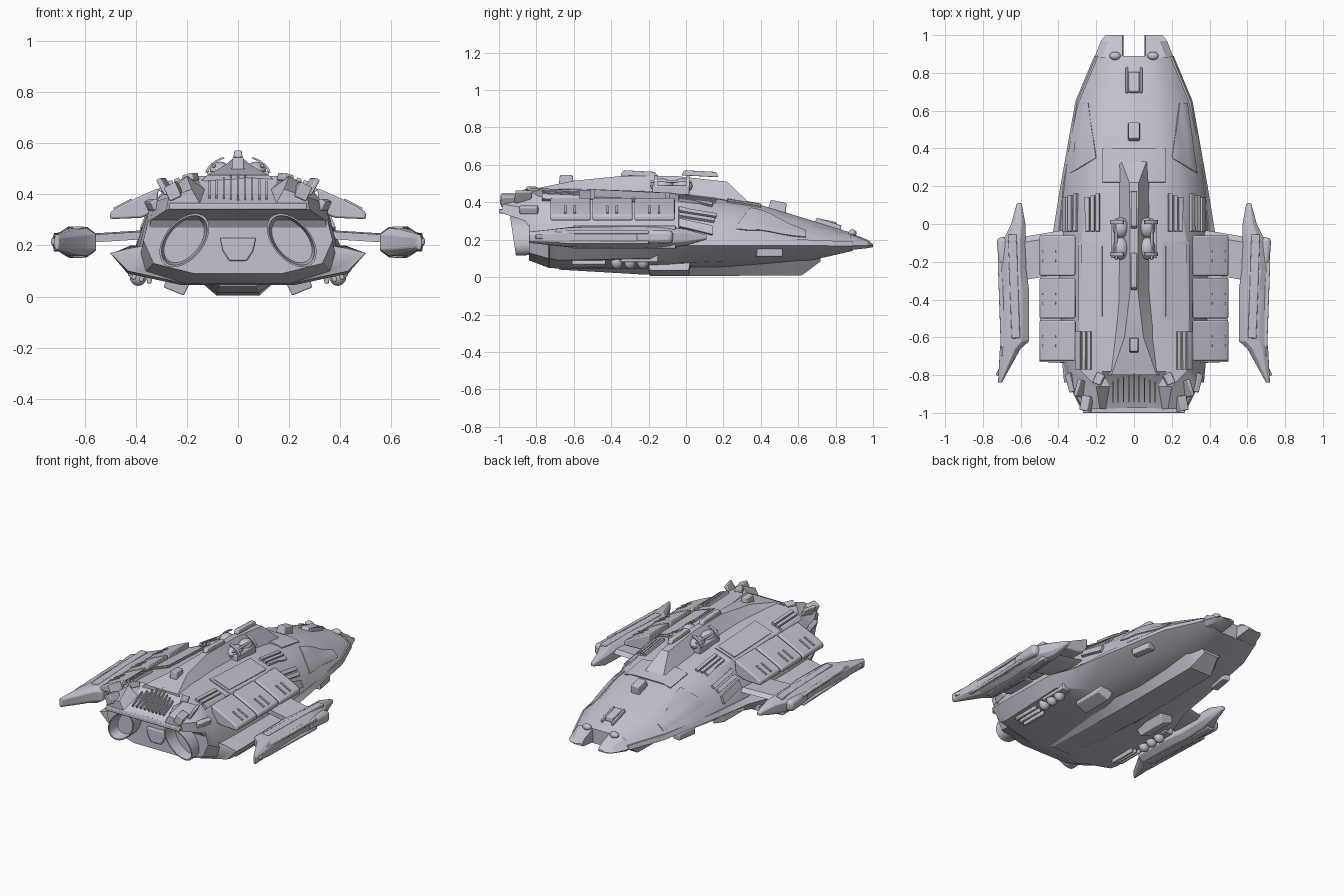
import bpy
import bmesh
import math
from mathutils import Matrix, Vector, Euler
from mathutils.bvhtree import BVHTree

default_cube = bpy.data.objects.get("Cube")
if default_cube:
    bpy.data.objects.remove(default_cube, do_unlink=True)

# Single hull colour
hull_grey = bpy.data.materials.new("pale_violet_grey")
hull_grey.use_nodes = True
colour = (0.56, 0.54, 0.62, 1.0)
hull_grey.diffuse_color = colour
hull_grey.node_tree.nodes["Principled BSDF"].inputs["Base Color"].default_value = colour


def finish(name, bm, pair=False, bevel=0.0):
    """Turn a bmesh into a shaded object, optionally mirrored across x."""
    bmesh.ops.recalc_face_normals(bm, faces=bm.faces)
    mesh = bpy.data.meshes.new(name)
    bm.to_mesh(mesh)
    bm.free()
    mesh.materials.append(hull_grey)
    obj = bpy.data.objects.new(name, mesh)
    bpy.context.scene.collection.objects.link(obj)
    bpy.ops.object.select_all(action="DESELECT")
    obj.select_set(True)
    bpy.context.view_layer.objects.active = obj
    bpy.ops.object.shade_smooth_by_angle(angle=math.radians(28))
    if bevel:
        modifier = obj.modifiers.new("edge_bevel", "BEVEL")
        modifier.width = bevel
        modifier.segments = 2
    if pair:
        modifier = obj.modifiers.new("mirror_sides", "MIRROR")
        modifier.use_mirror_merge = False
    return obj


def loft(name, rings, pair=False, bevel=0.0):
    """Skin closed rings of equal length and cap both ends."""
    bm = bmesh.new()
    loops = [[bm.verts.new(point) for point in ring] for ring in rings]
    count = len(loops[0])
    for near, far in zip(loops, loops[1:]):
        for i in range(count):
            j = (i + 1) % count
            bm.faces.new((near[i], near[j], far[j], far[i]))
    bm.faces.new(loops[0])
    bm.faces.new(loops[-1])
    return finish(name, bm, pair, bevel)


def symmetric_ring(y, half):
    """Close a half section (x, z) by reflecting it."""
    other = [(-x, z) for x, z in reversed(half) if x > 0]
    return [(x, y, z) for x, z in half + other]


def box(name, centre, size, tilt=(0, 0, 0), pair=False, taper=1.0, bevel=0.005):
    bm = bmesh.new()
    bmesh.ops.create_cube(bm, size=1.0)
    for vert in bm.verts:
        if vert.co.z > 0:
            vert.co.x *= taper
            vert.co.y *= taper
    angles = Euler([math.radians(a) for a in tilt])
    bm.transform(Matrix.LocRotScale(Vector(centre), angles, Vector(size)))
    return finish(name, bm, pair, bevel)


def ball(name, centre, radii, pair=True):
    bm = bmesh.new()
    bmesh.ops.create_uvsphere(bm, u_segments=14, v_segments=8, radius=1.0)
    bm.transform(Matrix.LocRotScale(Vector(centre), None, Vector(radii)))
    return finish(name, bm, pair)


def pairs(values):
    return list(zip(values[::2], values[1::2]))


# Upper hull: y, then half section from the crown to the lower edge
upper_stations = [
    (.89, 0, .235, .07, .235, .13, .225, .18, .2, .2, .18),
    (.65, 0, .31, .1, .31, .19, .28, .26, .23, .3, .19),
    (.4, 0, .385, .13, .385, .22, .35, .3, .27, .345, .2),
    (.15, 0, .43, .13, .42, .24, .385, .34, .29, .375, .2),
    (-.1, 0, .46, .14, .45, .28, .405, .35, .32, .4, .2),
    (-.5, 0, .475, .15, .465, .29, .415, .355, .33, .39, .18),
    (-.78, 0, .48, .17, .47, .28, .43, .35, .34, .37, .18),
    (-.86, 0, .4, .13, .42, .2, .47, .33, .37, .34, .3),
    (-.98, 0, .36, .15, .365, .18, .42, .27, .39, .28, .34),
]
upper_hull = loft("upper_hull", [symmetric_ring(s[0], pairs(s[1:])) for s in upper_stations])

# Lower hull: y, then half section from the side edge to the belly
lower_stations = [
    (.89, .2, .19, .21, .165, .15, .15, .07, .14),
    (.65, .3, .2, .31, .17, .2, .11, .08, .085),
    (.2, .375, .2, .39, .17, .27, .085, .12, .055),
    (-.05, .4, .2, .43, .17, .3, .075, .12, .05),
    (-.2, .42, .2, .49, .17, .44, .1, .2, .045),
    (-.68, .42, .19, .5, .17, .43, .09, .22, .045),
    (-.73, .42, .19, .5, .17, .43, .1, .2, .05),
    (-.735, .36, .2, .38, .17, .36, .1, .2, .05),
    (-.84, .35, .3, .37, .22, .33, .13, .17, .09),
]
loft("lower_hull", [symmetric_ring(s[0], pairs(s[1:])) for s in lower_stations])

# Central keel
keel_stations = [(.72, .07, .1, .05, .085), (.62, .12, .1, .08, .01), (0, .17, .08, .085, .005),
                 (-.25, .16, .07, .08, .015), (-.68, .13, .07, .07, .04)]
loft("keel", [symmetric_ring(y, [(wt, zt), (wb, zb)]) for y, wt, zt, wb, zb in keel_stations])

# Twin nose prongs
prong_rings = []
for y, outer, top, low in ((.88, .21, .235, .145), (.97, .175, .2, .155), (1, .15, .175, .16)):
    section = ((.055, low), (outer - .03, low), (outer, .17), (outer - .04, top - .01), (.06, top))
    prong_rings.append([(x, y, z) for x, z in section])
loft("nose_prong", prong_rings, pair=True)

# Raised dorsal spine
spine_stations = [(.34, .09, .38, .07, .395), (.22, .085, .4, .025, .51), (-.05, .085, .44, .02, .54),
                  (-.35, .09, .45, .02, .54), (-.6, .12, .45, .05, .515), (-.8, .17, .43, .12, .475)]
loft("dorsal_spine", [symmetric_ring(y, [(wt, zt), (wb, zb)]) for y, wb, zb, wt, zt in spine_stations])

# Plates and vents that follow the hull skin
bpy.context.view_layer.update()
skin = BVHTree.FromObject(upper_hull, bpy.context.evaluated_depsgraph_get())


def skin_plate(name, corners, height, pair=True, steps=6):
    """Raise a four cornered plate above the upper hull."""
    a, b, c, d = [Vector(p) for p in corners]
    bm = bmesh.new()
    layers = []
    for lift in (height, -.01):
        grid = []
        for i in range(steps + 1):
            for j in range(steps + 1):
                p = a.lerp(b, i / steps).lerp(d.lerp(c, i / steps), j / steps)
                hit, normal, _, _ = skin.ray_cast(Vector((p.x, p.y, 2)), Vector((0, 0, -1)))
                grid.append(bm.verts.new(hit + normal * lift))
        layers.append(grid)
    row = steps + 1
    for grid in layers:
        for i in range(steps):
            for j in range(steps):
                k = i * row + j
                bm.faces.new((grid[k], grid[k + 1], grid[k + row + 1], grid[k + row]))
    rim = [i * row for i in range(steps)] + [steps * row + j for j in range(steps)]
    rim += [i * row + steps for i in range(steps, 0, -1)] + list(range(steps, 0, -1))
    for k, m in zip(rim, rim[1:] + rim[:1]):
        bm.faces.new((layers[0][k], layers[0][m], layers[1][m], layers[1][k]))
    return finish(name, bm, pair)


def rectangle(x0, x1, y0, y1):
    return ((x0, y0), (x1, y0), (x1, y1), (x0, y1))


skin_plate("deck_panel", rectangle(.15, .29, -.51, -.09), .006)
skin_plate("deck_inner_panel", rectangle(.165, .275, -.49, -.11), .01)
skin_plate("forward_panel", rectangle(-.165, .165, .22, .4), .008, pair=False)
skin_plate("cheek_panel", ((.2, .35), (.33, .27), (.28, .64), (.24, .64)), .006)
for i in range(3):
    for start in (.18, .295):
        x = start + i * .027
        skin_plate("front_vent", rectangle(x, x + .018, -.04, .16 - i * .01), .016)
    x = .225 + i * .027
    skin_plate("rear_vent", rectangle(x, x + .018, -.77, -.57), .018)

# Side armour pods
pod_section = ((.31, .425), (.4, .385), (.47, .35), (.5, .33), (.5, .303), (.38, .308), (.32, .33))
for start in (-.275, -.5, -.725):
    rings = [[(x, y, z) for x, z in pod_section] for y in (start, start + .215)]
    loft("side_pod", rings, pair=True, bevel=.008)
    for offset in (.08, .13):
        box("pod_rib", (.45, start + offset, .361), (.08, .012, .01), (0, 27, 0), True, bevel=0)

# Outboard nacelles: y, inner x, outer x, half height
nacelle_rings = []
for y, inner, outer, h in ((.11, .595, .62, .012), (0, .575, .65, .045), (-.08, .575, .69, .055),
                           (-.25, .57, .71, .06), (-.35, .555, .7, .06), (-.62, .555, .705, .055),
                           (-.66, .6, .71, .05), (-.84, .7, .72, .03)):
    w = outer - inner
    profile = ((0, -.55), (0, .55), (.25, 1), (.72, .95), (1, .5), (1, -.5), (.72, -.95), (.25, -1))
    nacelle_rings.append([(inner + u * w, y, .213 + v * h) for u, v in profile])
loft("nacelle", nacelle_rings, pair=True, bevel=.004)
for z in (.163, .264):
    box("nacelle_spine", (.635, -.33, z), (.045, .55, .022), (0, 0, -2), True)
for z in (.185, .24):
    box("nacelle_rail", (.7, -.45, z), (.025, .5, .018), (0, 0, -2), True)
box("nacelle_bulge", (.69, -.17, .215), (.06, .2, .07), (0, 0, -4), True, bevel=.02)
box("nacelle_tail_strip", (.665, -.72, .215), (.05, .2, .025), (0, 0, 27), True)

# Nacelle pylons
loft("pylon", [[(x, y, z) for y, z in ((front, mid), (front - .03, mid + .02), (back, mid + .015), (back, mid - .015),
                                       (front - .03, mid - .015))]
               for x, front, back, mid in ((.36, -.03, -.26, .24), (.6, -.07, -.3, .225))], pair=True)

# Oval engine tubes with hollow mouths
engine_rings = []
for y, scale in ((-.7, .9), (-.9, 1), (-.925, 1), (-.925, .92), (-.83, .8)):
    ring = []
    for i in range(32):
        angle = i * math.tau / 32
        u, v = .075 * scale * math.cos(angle), .122 * scale * math.sin(angle)
        turn = math.radians(40)
        x = .21 + u * math.cos(turn) - v * math.sin(turn)
        z = .22 + u * math.sin(turn) + v * math.cos(turn)
        ring.append((x, y - (z - .22) * .15, z))
    engine_rings.append(ring)
loft("engine_tube", engine_rings, pair=True)
loft("stern_hatch", [[(s * x, y, z) for s, x, z in ((1, .07, .23), (1, .06, .18), (1, .035, .14), (-1, .035, .14),
                                                    (-1, .06, .18), (-1, .07, .23))] for y in (-.8, -.86)], bevel=.006)

# Stern bowl grille and corner fittings
for i in range(-4, 5):
    length = .17 - abs(i) * .014
    box("grille_bar", (i * .028, -.945 + length / 2, .38 + length * .27), (.007, length, .03), (29, 0, 0), bevel=0)
box("stern_lip", (0, -.985, .353), (.54, .03, .025))
box("stern_corner_block", (.25, -.95, .41), (.05, .08, .06), (0, 25, 10), True)
box("stern_corner_fin", (.285, -.87, .43), (.02, .09, .07), (0, 30, 15), True)
box("stern_rim_block", (.185, -.82, .465), (.045, .06, .03), (0, 15, 25), True)
box("stern_side_plate", (.335, -.84, .36), (.03, .1, .04), (0, 25, -15), True)

# Dorsal gun turrets and guard hoops
for y, length in ((-.02, .055), (-.13, .06)):
    ball("turret_dome", (.07, y, .488), (.042, length, .04))
box("turret_base", (.075, -.08, .465), (.09, .2, .05), pair=True)
box("turret_barrel", (.095, -.08, .512), (.014, .22, .014), pair=True)
for y in (-.17, 0):
    rings = []
    for i in range(7):
        angle = math.radians(10 + i * 9)
        rings.append([(r * math.cos(angle), y + d, .47 + .65 * r * math.sin(angle))
                      for r, d in ((.12, 0), (.13, 0), (.13, .02), (.12, .02))])
    loft("turret_hoop", rings, pair=True)

# Dorsal blades, sensor boxes and nose fittings
for y in (-.25, .075):
    box("dorsal_blade", (0, y, .553), (.035, .2, .028), (-3, 0, 0), taper=.85)
for y, z, size in ((-.64, .52, (.05, .08, .05)), (.49, .375, (.065, .1, .06)), (.75, .29, (.06, .12, .03))):
    box("sensor_box", (0, y, z), size, (-12 if y > 0 else 0, 0, 0), taper=.85)
for x in (-.038, .038):
    box("nose_frame", (x, .76, .28), (.012, .14, .035), (-17, 0, 0))
ball("nose_dome", (.1, .89, .235), (.03, .022, .02))
box("bow_side_block", (.3, .445, .13), (.05, .14, .04), (0, 0, 9), True)

# Underside fittings
box("belly_fin", (.24, -.09, .048), (.085, .21, .06), (0, -22, 0), True, taper=1.1)
for y in (-.23, -.3, -.37):
    ball("belly_pod", (.39, y, .08), (.035, .032, .038))
for i in range(3):
    box("belly_vent", (.345 + i * .03, -.52, .068 + i * .008), (.018, .18, .035), (0, -12, 0), True)
box("belly_side_box", (.4, -.25, .1), (.06, .2, .04), pair=True)
